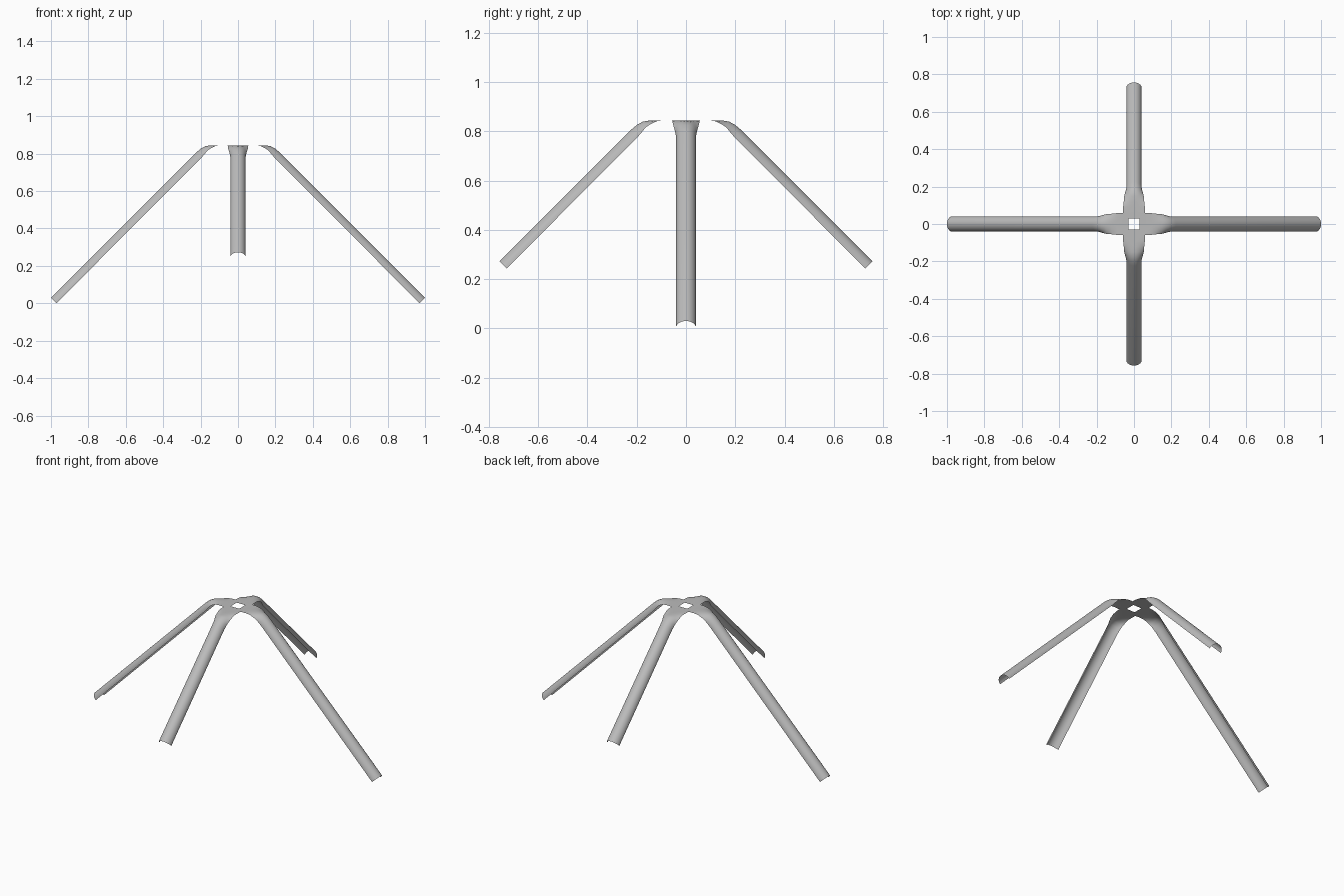
import bpy, bmesh, math
from mathutils import Vector, Matrix

cube = bpy.data.objects.get("Cube")
if cube:
    bpy.data.objects.remove(cube, do_unlink=True)

steel = bpy.data.materials.new("grey_metal")
steel.use_nodes = True
grey = (0.5, 0.5, 0.5, 1)
steel.diffuse_color = grey
steel.node_tree.nodes["Principled BSDF"].inputs["Base Color"].default_value = grey

TOP = 0.845
HUB = 0.06
HOLE = 0.03
SEGMENTS = 16


def finish(bm, name):
    mesh = bpy.data.meshes.new(name)
    bm.to_mesh(mesh)
    bm.free()
    mesh.materials.append(steel)
    obj = bpy.data.objects.new(name, mesh)
    bpy.context.collection.objects.link(obj)
    for p in mesh.polygons:
        p.use_smooth = True
    return obj


def section(bm, r, z, tilt, curl, half):
    """One row across the sheet, rolled downwards by the curl angle."""
    down = Vector((-math.sin(tilt), 0, -math.cos(tilt)))
    row = []
    for i in range(SEGMENTS + 1):
        t = 2 * i / SEGMENTS - 1
        if curl < 0.01:
            side, drop = half * t, 0
        else:
            radius = half / curl
            side = radius * math.sin(t * curl)
            drop = radius * (1 - math.cos(t * curl))
        row.append(bm.verts.new(Vector((r, side, z)) + down * drop))
    return row


def make_arm(name, reach, turn):
    """Flat sheet at the hub that bends down and rolls into a half tube."""
    # distance out, height, tilt in degrees, curl, half width of the sheet
    stations = [
        (HUB, TOP, 0, 0, 0.06),
        (0.09, TOP, 0, 0, 0.058),
        (0.12, TOP, 0, 0.15, 0.055),
        (0.15, 0.844, 10, 0.6, 0.056),
        (0.175, 0.84, 25, 1.0, 0.058),
        (0.20, 0.826, 38, 1.35, 0.061),
        (0.225, 0.805, 45, 1.57, 0.063),
        (reach, 1.03 - reach, 45, 1.57, 0.065),
    ]
    bm = bmesh.new()
    rows = [section(bm, r, z, math.radians(a), c, h) for r, z, a, c, h in stations]
    for near, far in zip(rows, rows[1:]):
        for i in range(SEGMENTS):
            bm.faces.new((near[i], far[i], far[i + 1], near[i + 1]))
    bm.transform(Matrix.Rotation(math.radians(turn), 4, "Z"))
    return finish(bm, name)


# Four folded arms: long ones sideways, short ones front and back
for name, reach, turn in (("left_arm", 1.0, 0), ("back_arm", 0.757, 90),
                          ("right_arm", 1.0, 180), ("front_arm", 0.757, 270)):
    make_arm(name, reach, turn)

# Flat hub plate with a square hole
bm = bmesh.new()
corners = ((-1, -1), (1, -1), (1, 1), (-1, 1))
outer = [bm.verts.new((x * HUB, y * HUB, TOP)) for x, y in corners]
inner = [bm.verts.new((x * HOLE, y * HOLE, TOP)) for x, y in corners]
for i in range(4):
    j = (i + 1) % 4
    bm.faces.new((outer[i], outer[j], inner[j], inner[i]))
finish(bm, "hub_plate")
